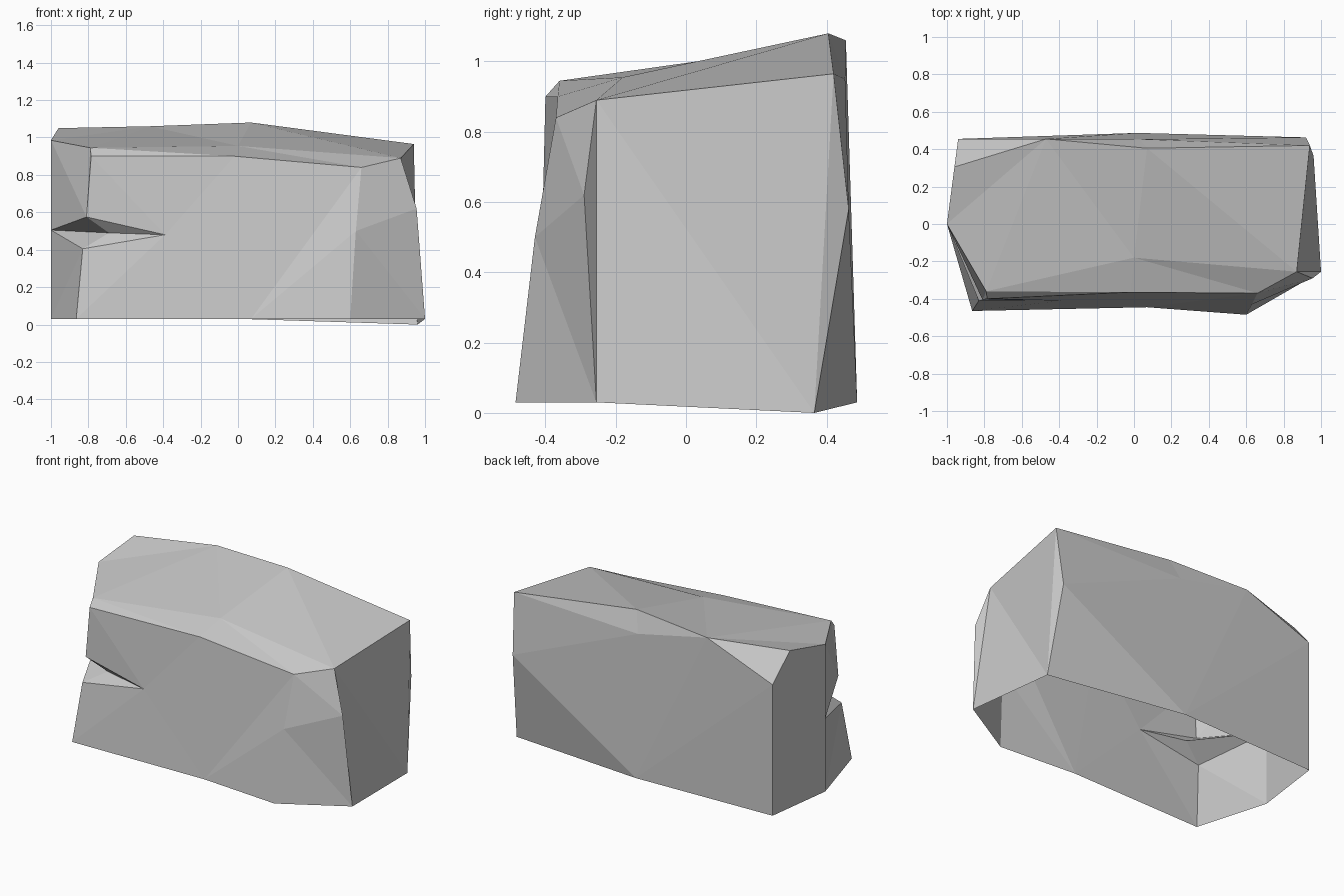
import bpy
import bmesh

old = bpy.data.objects.get("Cube")
if old:
    bpy.data.objects.remove(old, do_unlink=True)

# One flat stone colour
stone = bpy.data.materials.new("stone grey")
stone.use_nodes = True
grey = (0.58, 0.58, 0.58, 1)
stone.diffuse_color = grey
stone.node_tree.nodes["Principled BSDF"].inputs["Base Color"].default_value = grey

bm = bmesh.new()


def column(*points):
    """Corner of the block, listed from the ground up."""
    return [bm.verts.new(p) for p in points]


def face(*verts):
    return bm.faces.new(verts)


# Corner columns around the block
fl_base, fl_low, fl_high, fl_rim = column(
    (-.865, -.465, .03), (-.83, -.41, .405), (-.81, -.405, .575), (-.785, -.4, .9))
front_base, front_rim = column((.07, -.445, .03), (-.02, -.365, .9))
fr_base, fr_mid, fr_rim = column((.6, -.485, .03), (.63, -.43, .5), (.66, -.37, .84))
right_base, right_mid, right_rim = column((1, -.255, .03), (.955, -.29, .62), (.87, -.255, .89))
br_base, br_mid, br_rim = column((.96, .365, 0), (.92, .463, .58), (.94, .42, .965))
back_base, back_rim = column((.02, .487, .03), (.03, .453, .95))
bl_base, bl_rim = column((-.94, .455, .03), (-.94, .455, .88))
left_base, left_mid, left_rim = column((-1, 0, .03), (-1, 0, .505), (-1, 0, .985))

# Crown of the block and the inner points of the crack
shoulder, back_bevel, peak = column((-.96, .305, 1.05), (-.47, .455, 1.06), (.07, .405, 1.08))
brow_left, brow_mid = column((-.79, -.36, .945), (0, -.18, .955))
crack_deep, crack_tip = column((-.69, -.35, .49), (-.39, -.41, .48))

# Left end, split by the crack
face(left_base, left_mid, left_rim, shoulder, bl_rim, bl_base)
face(left_base, fl_base, fl_low, left_mid)
face(left_mid, fl_high, fl_rim, brow_left, left_rim)

# Wedge shaped crack
for lip in (fl_low, fl_high):
    face(left_mid, lip, crack_deep)
    face(crack_deep, lip, crack_tip)

# Front wall
face(fl_base, front_base, crack_tip, fl_low)
face(fl_high, crack_tip, front_rim, fl_rim)
face(front_base, front_rim, crack_tip)
face(front_base, fr_base, fr_mid, fr_rim, front_rim)

# Chamfered front corner and right end
face(fr_base, right_base, right_mid, fr_mid)
face(fr_mid, right_mid, right_rim, fr_rim)
face(right_base, br_base, br_mid, br_rim, right_rim, right_mid)

# Back wall and its broken top edge
face(br_base, back_base, back_rim, br_rim, br_mid)
face(back_base, bl_base, bl_rim, back_bevel, back_rim)
face(br_rim, back_rim, back_bevel, peak)
face(bl_rim, shoulder, back_bevel)

# Sloping top with a bevelled brow; the underside stays open
face(fl_rim, front_rim, brow_mid, brow_left)
face(front_rim, fr_rim, right_rim, brow_mid)
face(brow_left, brow_mid, peak, back_bevel, shoulder, left_rim)
face(brow_mid, right_rim, br_rim, peak)

bmesh.ops.triangulate(bm, faces=bm.faces[:], ngon_method="BEAUTY")
bmesh.ops.recalc_face_normals(bm, faces=bm.faces[:])

mesh = bpy.data.meshes.new("rock_block")
bm.to_mesh(mesh)
bm.free()
mesh.materials.append(stone)
rock = bpy.data.objects.new("rock_block", mesh)
bpy.context.collection.objects.link(rock)
